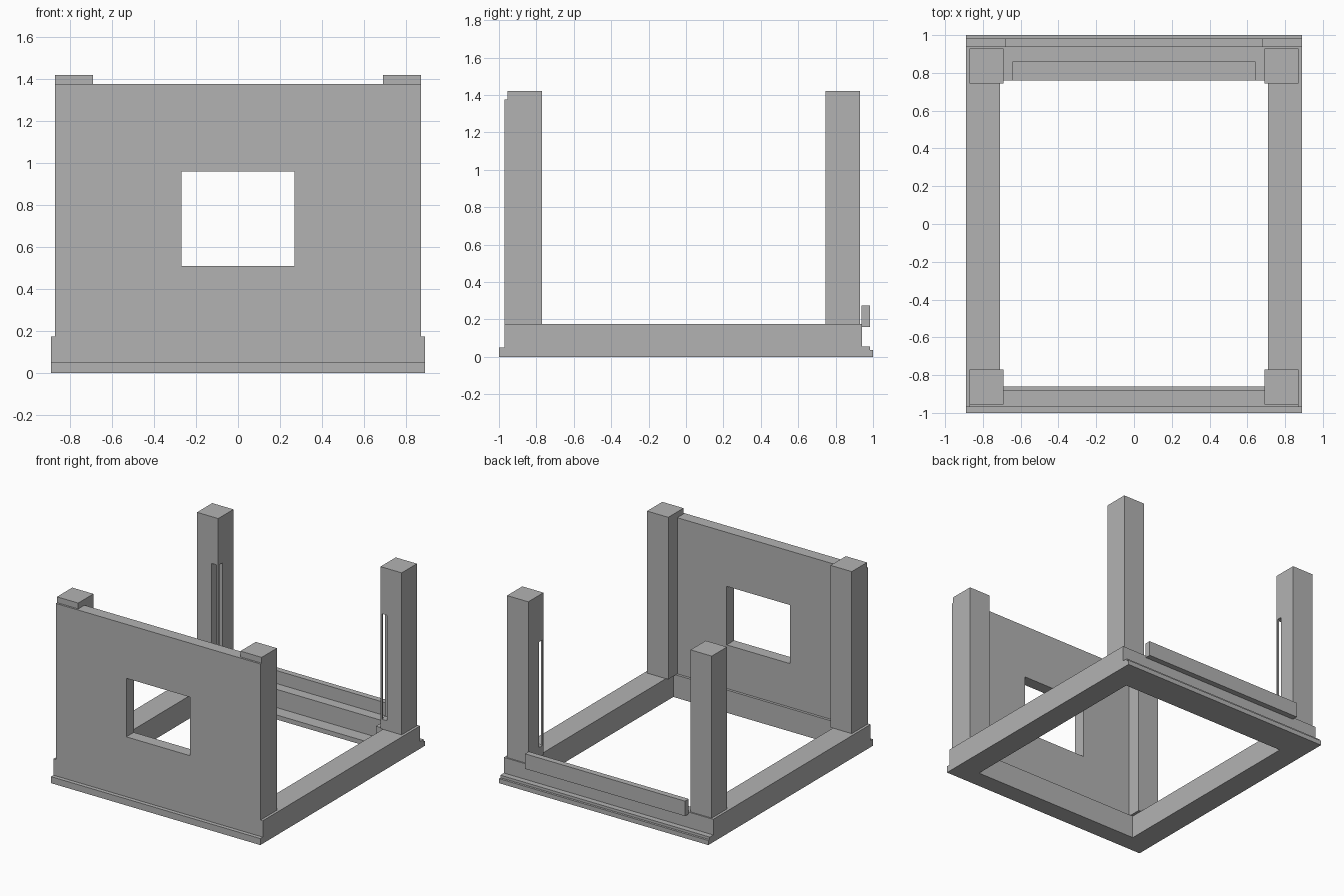
import bpy

cube = bpy.data.objects.get("Cube")
if cube:
    bpy.data.objects.remove(cube, do_unlink=True)

grey = bpy.data.materials.new("plain_grey")
grey.use_nodes = True
colour = (0.45, 0.45, 0.45, 1)
grey.diffuse_color = colour
grey.node_tree.nodes["Principled BSDF"].inputs["Base Color"].default_value = colour


def box(name, x, y, z):
    """Box from (min, max) pairs on each axis."""
    bpy.ops.mesh.primitive_cube_add(size=1)
    ob = bpy.context.object
    ob.name = name
    for v in ob.data.vertices:
        v.co = [r[1] if c > 0 else r[0] for c, r in zip(v.co, (x, y, z))]
    ob.data.materials.append(grey)
    return ob


def cut(target, x, y, z):
    """Subtract a box from the target."""
    cutter = box(target.name + "_cutter", x, y, z)
    mod = target.modifiers.new("cut", 'BOOLEAN')
    mod.operation = 'DIFFERENCE'
    mod.solver = 'EXACT'
    mod.object = cutter
    cutter.hide_render = True
    bpy.context.view_layer.objects.active = target
    bpy.ops.object.modifier_apply(modifier=mod.name)
    bpy.data.objects.remove(cutter, do_unlink=True)


def side(s, a, b):
    return tuple(sorted((s * a, s * b)))


HALF, RAIL_IN, RAIL_TOP = 0.89, 0.71, 0.175

# Front sill and ledge
box("front_ledge", (-HALF, HALF), (-1, -0.86), (0, 0.05))
box("front_beam", (-RAIL_IN, RAIL_IN), (-0.968, -0.86), (0.05, RAIL_TOP))

# Front wall with window opening
wall = box("front_wall", (-0.87, 0.87), (-0.97, -0.88), (0.05, 1.375))
cut(wall, (-0.27, 0.27), (-1.2, -0.7), (0.51, 0.96))

# Back beam with a long recess on its inner side, and stepped ledges
beam = box("back_beam", (-RAIL_IN, RAIL_IN), (0.76, 0.94), (0, RAIL_TOP))
cut(beam, (-0.64, 0.64), (0.7, 0.86), (0.035, 0.3))
box("back_ledge_lower", (-HALF, HALF), (0.94, 1), (0, 0.035))
box("back_ledge_upper", (-HALF, HALF), (0.94, 0.983), (0.035, 0.055))
box("back_plank", (-0.68, 0.68), (0.938, 0.983), (0.16, 0.275))

for s, tag in ((1, "left"), (-1, "right")):
    # Side rails
    box(tag + "_rail", side(s, RAIL_IN, HALF), (-0.97, 0.94), (0, RAIL_TOP))

    # Corner posts
    box(tag + "_front_post", side(s, 0.69, 0.87), (-0.955, -0.77), (RAIL_TOP, 1.42))
    post = box(tag + "_back_post", side(s, 0.69, 0.87), (0.745, 0.93), (RAIL_TOP, 1.42))

    # Tall slot through the inner corner, leaving a thin corner strip
    cut(post, side(s, 0.6, 0.745), (0.7, 0.8), (0.25, 1.06))
    box(tag + "_post_strip", side(s, 0.69, 0.703), (0.745, 0.758), (0.25, 1.06))
